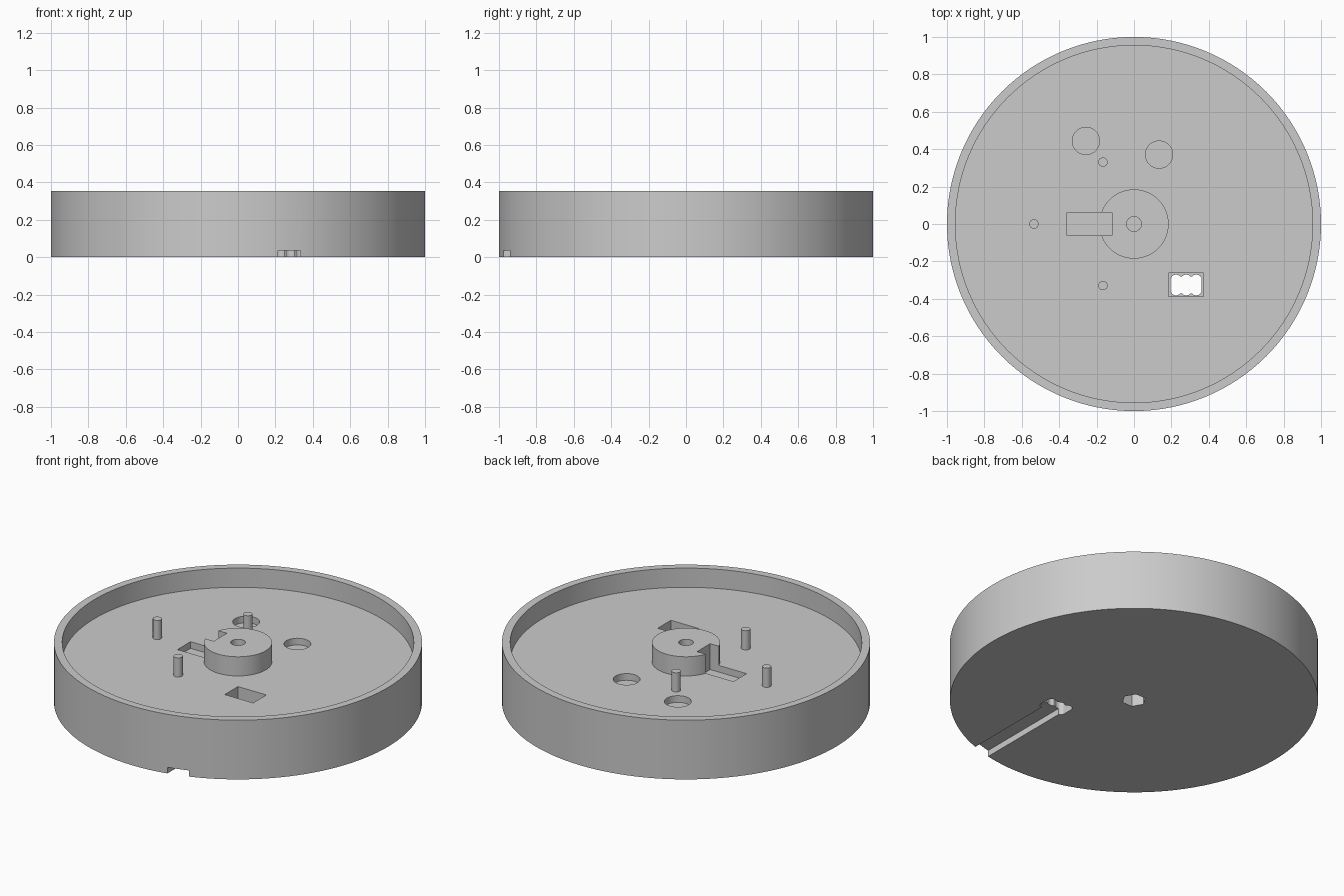
import bpy, bmesh, math

cube = bpy.data.objects.get("Cube")
if cube:
    bpy.data.objects.remove(cube, do_unlink=True)

HEIGHT, FLOOR = 0.355, 0.24

grey = bpy.data.materials.new("plain grey")
grey.use_nodes = True
grey.diffuse_color = (0.6, 0.6, 0.6, 1)
grey.node_tree.nodes["Principled BSDF"].inputs["Base Color"].default_value = (0.6, 0.6, 0.6, 1)


def finish(name, bm):
    bmesh.ops.recalc_face_normals(bm, faces=bm.faces)
    mesh = bpy.data.meshes.new(name)
    bm.to_mesh(mesh)
    bm.free()
    mesh.materials.append(grey)
    obj = bpy.data.objects.new(name, mesh)
    bpy.context.collection.objects.link(obj)
    return obj


def prism(name, outline, z0, z1):
    """Upright solid from a flat outline."""
    bm = bmesh.new()
    low = [bm.verts.new((x, y, z0)) for x, y in outline]
    high = [bm.verts.new((x, y, z1)) for x, y in outline]
    bm.faces.new(low)
    bm.faces.new(high)
    n = len(outline)
    for i in range(n):
        j = (i + 1) % n
        bm.faces.new((low[i], low[j], high[j], high[i]))
    return finish(name, bm)


def round_prism(name, x, y, r, z0, z1, sides=32):
    ring = [(x + r * math.cos(math.tau * i / sides), y + r * math.sin(math.tau * i / sides))
            for i in range(sides)]
    return prism(name, ring, z0, z1)


def box(name, x0, x1, y0, y1, z0, z1):
    return prism(name, [(x0, y0), (x1, y0), (x1, y1), (x0, y1)], z0, z1)


def lathe(name, profile, sides):
    """Closed solid of revolution; the first and last points lie on the axis."""
    bm = bmesh.new()
    rings = [[bm.verts.new((r * math.cos(math.tau * i / sides),
                            r * math.sin(math.tau * i / sides), z)) for i in range(sides)]
             for r, z in profile]
    bm.faces.new(rings[0])
    bm.faces.new(rings[-1])
    for a, b in zip(rings, rings[1:]):
        for i in range(sides):
            j = (i + 1) % sides
            bm.faces.new((a[i], a[j], b[j], b[i]))
    return finish(name, bm)


def cut(target, cutter):
    mod = target.modifiers.new("cut", "BOOLEAN")
    mod.operation = "DIFFERENCE"
    mod.solver = "EXACT"
    mod.object = cutter
    bpy.ops.object.select_all(action="DESELECT")
    bpy.context.view_layer.objects.active = target
    target.select_set(True)
    bpy.ops.object.modifier_apply(modifier=mod.name)
    bpy.data.objects.remove(cutter, do_unlink=True)


def smooth(obj):
    bpy.ops.object.select_all(action="DESELECT")
    bpy.context.view_layer.objects.active = obj
    obj.select_set(True)
    bpy.ops.object.shade_smooth_by_angle(angle=math.radians(30))


# Round tray with raised rim and central hub
tray = lathe("round_tray", [(1, 0), (1, HEIGHT), (0.955, HEIGHT), (0.955, FLOOR),
                            (0.185, FLOOR), (0.185, HEIGHT)], 128)

# Slot across the hub edge and floor
cut(tray, box("slot_cutter", -0.358, -0.117, -0.062, 0.062, FLOOR - 0.04, 0.5))

# Blind hub bore from above, hexagonal pocket from below
cut(tray, round_prism("bore_cutter", 0, 0, 0.04, 0.17, 0.5))
cut(tray, round_prism("hex_cutter", 0, 0, 0.066, -0.1, 0.15, 6))

# Two shallow round recesses in the floor
for x, y in ((-0.257, 0.444), (0.134, 0.371)):
    cut(tray, round_prism("recess_cutter", x, y, 0.073, FLOOR - 0.04, 0.5, 40))

# Rectangular pocket with a scalloped opening through its bottom
PX, PY = 0.279, -0.326
cut(tray, box("pocket_cutter", 0.184, 0.372, -0.388, -0.263, 0.08, 0.5))
outline = []
for side in (1, -1):
    for k in (1, 0, -1):
        for deg in (40, 65, 90, 115, 140):
            a = math.radians(deg)
            outline.append((PX + side * (k * 0.054 + 0.03 * math.cos(a)),
                            PY + side * (0.026 + 0.03 * math.sin(a))))
    outline.append((PX - side * 0.083, PY + side * 0.035))
    outline.append((PX - side * 0.083, PY - side * 0.035))
cut(tray, prism("scallop_cutter", outline, -0.1, 0.12))

# Channel on the underside from the opening out to the front edge
cut(tray, box("channel_cutter", 0.215, 0.335, -1.1, PY, -0.1, 0.037))
smooth(tray)

# Three standing pins
for name, x, y in (("back_pin", -0.166, 0.331), ("front_pin", -0.166, -0.329),
                   ("right_pin", -0.535, 0)):
    smooth(round_prism(name, x, y, 0.025, FLOOR - 0.01, HEIGHT, 24))
